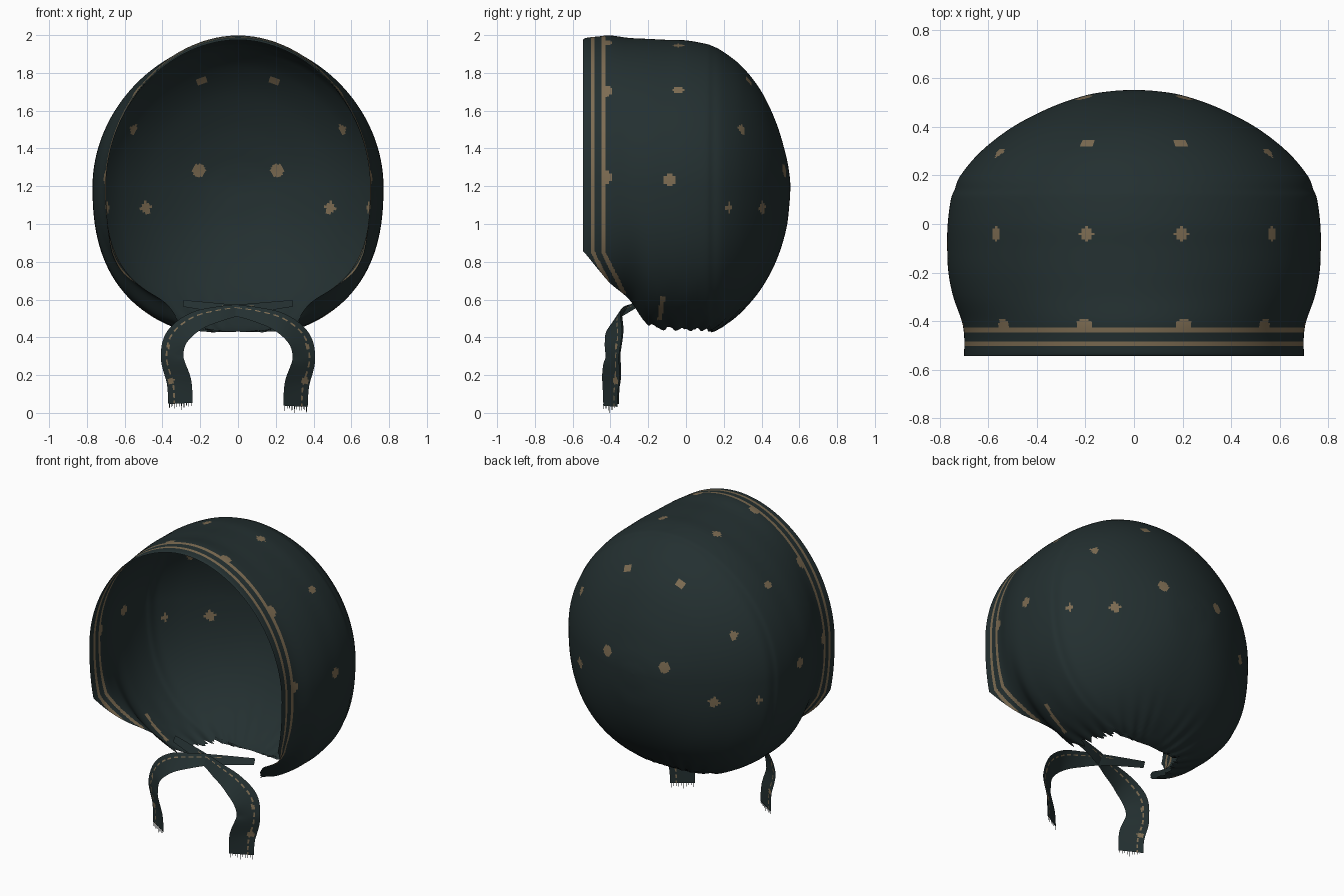
import bpy, bmesh, math, random
from mathutils import Vector, kdtree

if "Cube" in bpy.data.objects:
    bpy.data.objects.remove(bpy.data.objects["Cube"])

random.seed(4)


def material(name, rgb):
    m = bpy.data.materials.new(name)
    m.diffuse_color = (*rgb, 1)
    m.use_nodes = True
    m.node_tree.nodes["Principled BSDF"].inputs["Base Color"].default_value = m.diffuse_color
    return m


cloth = material("dark teal cloth", (0.017, 0.029, 0.030))
print_tan = material("tan print", (0.205, 0.150, 0.085))


def spline(points, t):
    """Catmull-Rom through tuples, t in 0..1."""
    n = len(points) - 1
    k = min(int(t * n), n - 1)
    f = t * n - k
    a, b, c, d = (points[max(0, min(n, k + o))] for o in (-1, 0, 1, 2))
    return [q + 0.5 * f * (r - p + f * (2 * p - 5 * q + 4 * r - s + f * (3 * (q - r) + s - p)))
            for p, q, r, s in zip(a, b, c, d)]


def make_object(name, bm):
    me = bpy.data.meshes.new(name)
    bm.to_mesh(me)
    bm.free()
    ob = bpy.data.objects.new(name, me)
    bpy.context.collection.objects.link(ob)
    me.materials.append(cloth)
    me.materials.append(print_tan)
    for p in me.polygons:
        p.use_smooth = True
    return ob


def grid(bm, rows):
    vs = [[bm.verts.new(p) for p in row] for row in rows]
    for r, s in zip(vs, vs[1:]):
        for j in range(len(r) - 1):
            bm.faces.new((r[j], r[j + 1], s[j + 1], s[j]))


# ---- Hood: sections from face opening to crown (y, half width, top, base, hem)
MID = 1.2
stations = [
    (-0.545, 0.700, 1.975, 0.30, 0.855), (-0.53, 0.70, 1.985, 0.30, 0.84),
    (-0.465, 0.70, 1.993, 0.40, 0.76), (-0.40, 0.710, 1.998, 0.50, 0.685),
    (-0.30, 0.745, 1.985, 0.53, 0.60), (-0.20, 0.765, 1.98, 0.43, 0.465),
    (-0.10, 0.77, 1.975, 0.41, 0.44), (0.0, 0.768, 1.972, 0.41, 0.435),
    (0.10, 0.755, 1.955, 0.418, 0.432), (0.14, 0.74, 1.942, 0.43, 0.43),
    (0.20, 0.715, 1.91, 0.46, 0.46), (0.30, 0.63, 1.83, 0.54, 0.54),
    (0.40, 0.50, 1.70, 0.66, 0.66), (0.48, 0.345, 1.53, 0.81, 0.81),
    (0.53, 0.20, 1.36, 0.97, 0.97), (0.548, 0.09, 1.26, 1.11, 1.11),
    (0.553, 0.0, 1.2, 1.2, 1.2)]


def hood_section(t, up=85, low=65):
    y, w, top, base, hem = spline(stations, t)
    w = max(w, 0)
    if -0.24 < y < 0.13:                         # ragged gathered neck edge
        hem += 0.012 * random.random()
    ratio = max(0, min(1, (MID - max(hem, base)) / max(MID - base, 1e-5)))
    if y > 0.14 or t == 1:
        ratio = 1
    end = math.asin(ratio ** 1.2)
    half = []
    for i in range(up):
        a = math.pi / 2 * i / up
        half.append((w * math.sin(a) ** 1.03,
                     MID + (top - MID) * math.cos(a) ** 1.03))
    for i in range(low + 1):
        a = end * i / low
        half.append((w * max(math.cos(a), 0) ** 0.833 if a < 1.5707 else 0,
                     MID - (MID - base) * math.sin(a) ** 0.833))
    full = [(-x, z) for x, z in reversed(half[1:])] + half
    row = []
    for x, z in full:
        # gathers radiating from the neck
        k = max(0, min(1, (0.72 - z) / 0.28)) ** 1.5 if y > -0.42 else 0
        ang = math.atan2(abs(x), y + 0.03)
        g = 0.011 * k * math.sin(26 * ang) * min(1, abs(x) / 0.12)
        row.append((x * (1 + g * 2), y, z + 0.6 * g))
    return row


ROWS = 176
bm = bmesh.new()
grid(bm, [hood_section(i / ROWS) for i in range(ROWS + 1)])
bmesh.ops.remove_doubles(bm, verts=bm.verts[:], dist=0.0004)
hood = make_object("hood", bm)

# ---- Printed spots and stripes on the hood
polys = hood.data.polygons
tree = kdtree.KDTree(len(polys))
for p in polys:
    tree.insert(p.center, p.index)
tree.balance()
spots = [(0.20, 0.34, 1.77, 0.028), (0.56, 0.31, 1.50, 0.027), (0.205, 0.52, 1.28, 0.036),
         (0.49, 0.395, 1.09, 0.032), (0.68, 0.22, 1.08, 0.023), (0.20, -0.045, 1.96, 0.029),
         (0.58, -0.04, 1.72, 0.028), (0.77, -0.09, 1.23, 0.031)]
rim_spots = [(0.20, -0.425, 1.95), (0.555, -0.425, 1.71), (0.72, -0.425, 1.25)]
for side in (-1, 1):
    for x, y, z, r in spots:
        c = tree.find((side * x, y, z))[0]
        for _, i, _ in tree.find_range(c, r):
            polys[i].material_index = 1
    for x, y, z in rim_spots:                    # half spots along the stripe
        c = tree.find((side * x, y, z))[0]
        for _, i, _ in tree.find_range(c, 0.034):
            if polys[i].center.y > -0.435:
                polys[i].material_index = 1
for p in polys:
    x, y, z = p.center
    s = y - 0.5 * max(0, 0.85 - z)
    if z > 0.63 and (abs(s + 0.493) < 0.012 or abs(s + 0.437) < 0.0125):
        p.material_index = 1
    # printed streak caught in the gathers
    if abs(y + 0.13 - 0.15 * (z - 0.56)) < 0.012 and 0.49 < z < 0.62:
        p.material_index = 1

# ---- Chin ties: flat ribbons crossing under the chin (x, y, z, width)
tie_path = [(0.305, -0.40, 0.035, 0.128), (0.312, -0.40, 0.15, 0.13), (0.348, -0.392, 0.28, 0.12),
            (0.325, -0.385, 0.39, 0.12), (0.23, -0.385, 0.475, 0.105), (0.10, -0.36, 0.52, 0.08),
            (-0.05, -0.31, 0.548, 0.055), (-0.29, -0.25, 0.58, 0.035)]


def build_tie(name, side, dy, dz):
    n, cols = 100, 14
    rows = []
    for i in range(n + 1):
        x, y, z, w = spline(tie_path, i / n)
        a = spline(tie_path, max(0, i / n - 0.01))
        b = spline(tie_path, min(1, i / n + 0.01))
        t = Vector((b[0] - a[0], 0, b[2] - a[2])).normalized()
        across = Vector((t.z, 0.58 * abs(t.z) + 0.5 * abs(t.x), -t.x))
        c = Vector((x, y + dy, z + dz * (1 - i / n)))
        row = [c + across * (w * (j / cols - 0.5)) for j in range(cols + 1)]
        rows.append([Vector((side * p.x, p.y, p.z)) for p in row])
    bm = bmesh.new()
    grid(bm, rows)
    bm.faces.ensure_lookup_table()
    for k, f in enumerate(bm.faces):             # dashed stitching and spots
        i, j = divmod(k, cols)
        if j == cols - 4 and i % 5 < 3 and i < 90:
            f.material_index = 1
        c = f.calc_center_median()
        for zc in (0.17, 0.35):
            if j > 8 and (Vector((abs(c.x), c.z)) - Vector((0.355, zc))).length < 0.018:
                f.material_index = 1
    # loose threads at the cut end
    for j in range(10):
        p = rows[0][0].lerp(rows[0][-1], (j + 0.5) / 10)
        tip = p - Vector((0, 0, 0.035 if j == 4 else random.uniform(0.012, 0.03)))
        d = Vector((0.0022, 0.001, 0))
        bm.faces.new([bm.verts.new(q) for q in (p - d, p + d, tip + d * 0.6, tip - d * 0.6)])
    bmesh.ops.recalc_face_normals(bm, faces=bm.faces[:])
    return make_object(name, bm)


build_tie("right_tie", 1, 0.0, 0.0)
build_tie("left_tie", -1, 0.008, 0.015)
